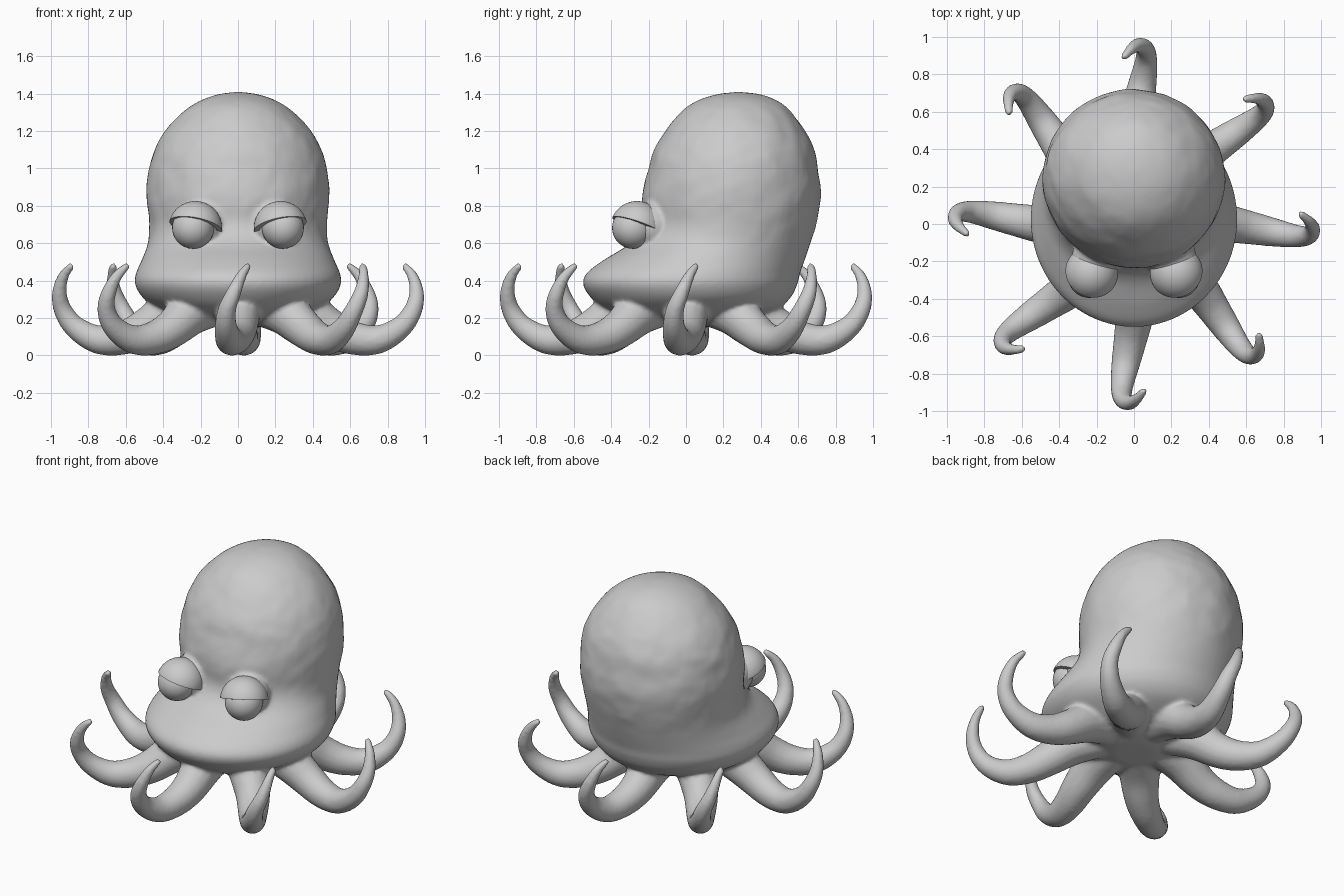
import bpy, bmesh, math
from mathutils import Vector, Matrix, noise

if "Cube" in bpy.data.objects:
    bpy.data.objects.remove(bpy.data.objects["Cube"])

grey = bpy.data.materials.new("soft_grey")
grey.use_nodes = True
COLOUR = (0.6, 0.6, 0.6, 1)
grey.diffuse_color = COLOUR
grey.node_tree.nodes["Principled BSDF"].inputs["Base Color"].default_value = COLOUR


def make_object(name, bm):
    bmesh.ops.recalc_face_normals(bm, faces=bm.faces)
    for f in bm.faces:
        f.smooth = True
    mesh = bpy.data.meshes.new(name)
    bm.to_mesh(mesh)
    bm.free()
    mesh.materials.append(grey)
    obj = bpy.data.objects.new(name, mesh)
    bpy.context.collection.objects.link(obj)
    return obj


def smooth_path(keys, steps):
    """Catmull-Rom interpolation through tuples of numbers."""
    pts = [Vector(k) for k in keys]
    pts = [pts[0] * 2 - pts[1]] + pts + [pts[-1] * 2 - pts[-2]]
    out = []
    for a, b, c, d in zip(pts, pts[1:], pts[2:], pts[3:]):
        for i in range(steps):
            t = i / steps
            out.append(b + (c - a) * (t / 2) + (a * 2 - b * 5 + c * 4 - d) * (t * t / 2)
                       + (b * 3 - a - c * 3 + d) * (t ** 3 / 2))
    return out + [pts[-2]]


def loft(bm, rings):
    """Skin closed rings of points and cap both ends."""
    loops = [[bm.verts.new(p) for p in ring] for ring in rings]
    n = len(loops[0])
    for a, b in zip(loops, loops[1:]):
        for i in range(n):
            j = (i + 1) % n
            bm.faces.new((a[i], a[j], b[j], b[i]))
    bm.faces.new(loops[0])
    bm.faces.new(loops[-1])


def circle(n):
    return [(math.cos(math.tau * i / n), math.sin(math.tau * i / n)) for i in range(n)]


# Head and skirt: height, half width, front y, back y
HEAD = [(0.15, 0.12, -0.12, 0.12), (0.19, 0.31, -0.31, 0.33), (0.25, 0.43, -0.44, 0.49),
        (0.31, 0.51, -0.51, 0.56), (0.38, 0.55, -0.55, 0.595), (0.44, 0.545, -0.53, 0.61),
        (0.51, 0.515, -0.44, 0.635), (0.6, 0.482, -0.30, 0.665), (0.7, 0.475, -0.235, 0.695),
        (0.85, 0.487, -0.235, 0.72), (1.0, 0.475, -0.20, 0.705), (1.1, 0.445, -0.17, 0.685),
        (1.2, 0.39, -0.11, 0.635), (1.3, 0.295, -0.03, 0.565), (1.36, 0.205, 0.06, 0.49),
        (1.395, 0.11, 0.16, 0.4), (1.408, 0.02, 0.26, 0.3)]
bm = bmesh.new()
rings = []
for z, w, front, back in smooth_path(HEAD, 5):
    ring = []
    for c, s in circle(72):
        p = Vector((w * c, (front + back) / 2 + (back - front) / 2 * s, z))
        lump = noise.noise(p * 9) + noise.noise(p * 17) * 0.6
        fade = min(max((z - 0.5) / 0.3, 0), 1)
        ring.append(p + Vector((c, s, 0)) * lump * fade * 0.006)
    rings.append(ring)
loft(bm, rings)

# Eight curled arms: distance out, sideways, height, radius
ARM = [(0.15, 0, 0.27, 0.11), (0.35, 0, 0.23, 0.12), (0.5, 0, 0.142, 0.103),
       (0.62, -0.02, 0.092, 0.09), (0.75, -0.045, 0.085, 0.077), (0.87, -0.065, 0.15, 0.061),
       (0.935, -0.06, 0.24, 0.05), (0.955, -0.025, 0.33, 0.041), (0.935, 0.015, 0.42, 0.03),
       (0.895, 0.05, 0.475, 0.021), (0.885, 0.057, 0.49, 0.012)]
path = smooth_path(ARM, 4)
for k in range(8):
    turn = Matrix.Rotation(k * math.tau / 8, 3, 'Z')
    rings = []
    for i, p in enumerate(path):
        tangent = (path[min(i + 1, len(path) - 1)] - path[max(i - 1, 0)]).xyz.normalized()
        up = tangent.cross(Vector((0, 1, 0))).normalized()
        side = up.cross(tangent)
        rings.append([turn @ (p.xyz + (side * c + up * s) * p.w) for c, s in circle(16)])
    loft(bm, rings)

# Eye mounds blended into the head
for x in (-1, 1):
    bmesh.ops.create_uvsphere(bm, u_segments=32, v_segments=16, radius=0.13,
                              matrix=Matrix.Translation((x * 0.205, -0.185, 0.69)))
body = make_object("body_with_arms", bm)
remesh = body.modifiers.new("Blend", 'REMESH')
remesh.mode = 'VOXEL'
remesh.voxel_size = 0.013
remesh.use_smooth_shade = True
soften = body.modifiers.new("Soften", 'SMOOTH')
soften.factor = 0.5
soften.iterations = 6

# Eyeballs and drooping lids, facing forward and outward
for x, name in ((-1, "right"), (1, "left")):
    bm = bmesh.new()
    bmesh.ops.create_uvsphere(bm, u_segments=40, v_segments=24, radius=0.112,
                              matrix=Matrix.Translation((x * 0.24, -0.283, 0.682)))
    make_object(name + "_eyeball", bm)

    bm = bmesh.new()
    bmesh.ops.create_uvsphere(bm, u_segments=48, v_segments=32, radius=0.143)
    facing = Vector((x * 0.5, -0.87, 0))
    bmesh.ops.bisect_plane(bm, geom=bm.verts[:] + bm.edges[:] + bm.faces[:],
                           plane_co=(0, 0, 0.01), plane_no=Vector((0, 0, 1)) - facing * 0.4,
                           clear_inner=True)
    bmesh.ops.translate(bm, verts=bm.verts, vec=(x * 0.228, -0.262, 0.682))
    lid = make_object(name + "_eyelid", bm)
    rim = lid.modifiers.new("Thickness", 'SOLIDIFY')
    rim.thickness = 0.03
    rim.offset = -1
    bevel = lid.modifiers.new("Round rim", 'BEVEL')
    bevel.width = 0.01
    bevel.segments = 3
    bevel.limit_method = 'ANGLE'
    bevel.angle_limit = math.radians(50)
